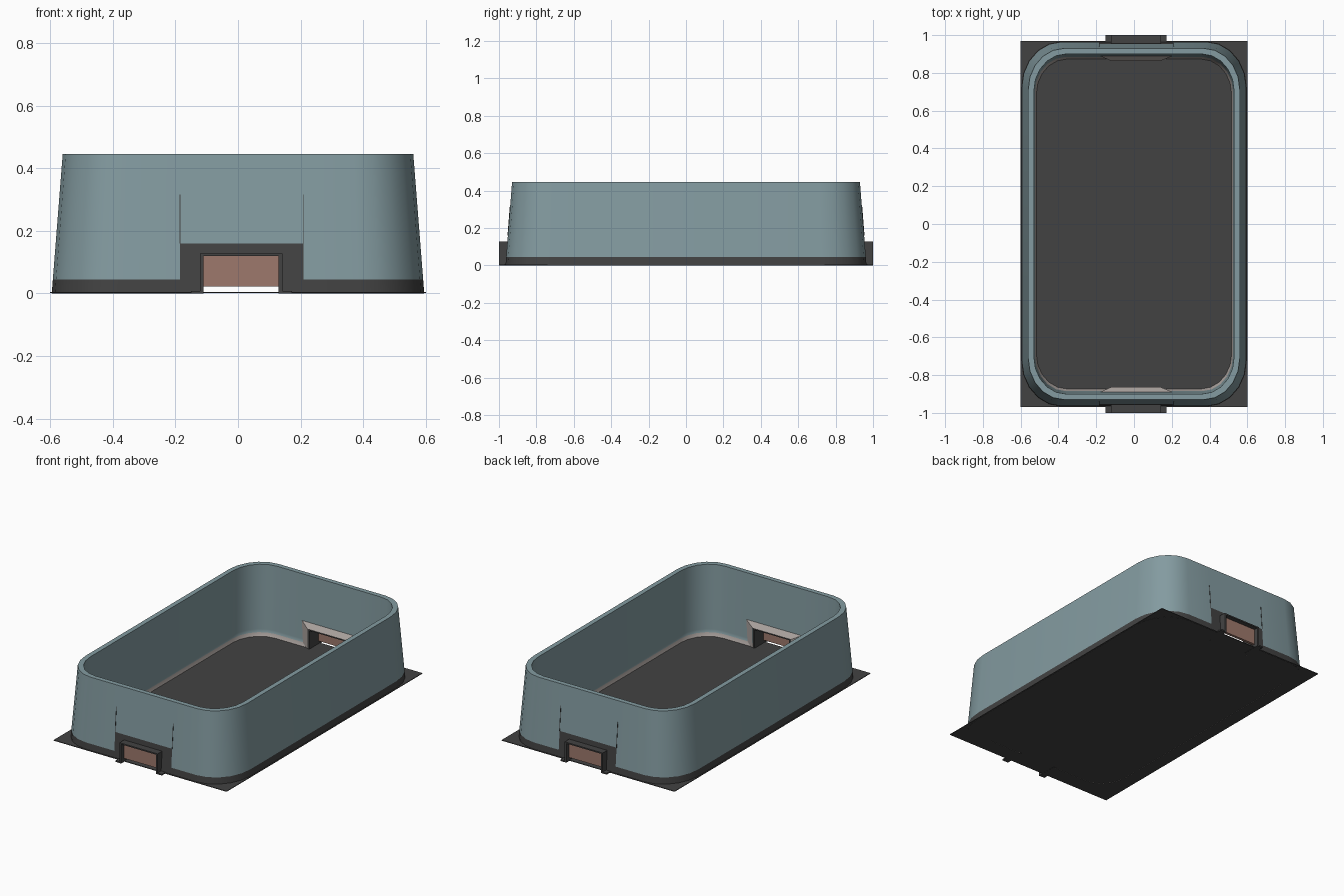
import bpy, bmesh, math

if "Cube" in bpy.data.objects:
    bpy.data.objects.remove(bpy.data.objects["Cube"])


def material(name, rgb):
    m = bpy.data.materials.new(name)
    m.diffuse_color = (*rgb, 1)
    m.use_nodes = True
    m.node_tree.nodes["Principled BSDF"].inputs["Base Color"].default_value = m.diffuse_color
    return m


TEAL = material("muted teal", (0.23, 0.33, 0.355))
DARK = material("charcoal", (0.055, 0.055, 0.055))
CLAY = material("clay pink", (0.34, 0.19, 0.15))
TRIM = material("warm light grey", (0.40, 0.36, 0.34))

# doorway measurements
OX0, OX1, OZ = -0.11, 0.13, 0.12      # opening
PX0, PX1, PZ = -0.185, 0.21, 0.16     # dark surround panel
BAND = 0.045
HX, HY, HT = 0.595, 0.965, 0.445


def finish(bm, name, mats):
    me = bpy.data.meshes.new(name)
    bm.to_mesh(me)
    bm.free()
    for m in mats:
        me.materials.append(m)
    ob = bpy.data.objects.new(name, me)
    bpy.context.collection.objects.link(ob)
    return ob


def add_box(bm, x0, x1, y0, y1, z0, z1):
    vs = bmesh.ops.create_cube(bm, size=1)["verts"]
    for v in vs:
        v.co.x = x0 if v.co.x < 0 else x1
        v.co.y = y0 if v.co.y < 0 else y1
        v.co.z = z0 if v.co.z < 0 else z1
    return vs


def rounded(hx, hy, rx, ry, z, seg=5):
    pts = []
    for k, (sx, sy) in enumerate([(1, 1), (-1, 1), (-1, -1), (1, -1)]):
        for i in range(seg + 1):
            a = math.pi / 2 * (k + i / seg)
            pts.append((sx * (hx - rx) + rx * math.cos(a),
                        sy * (hy - ry) + ry * math.sin(a), z))
    return pts


# tapered wall: a closed cross-section swept round a rounded rectangle
bm = bmesh.new()
section = [(HX, HY, 0.0, 0.21), (0.56, 0.93, HT, 0.19), (0.53, 0.90, HT, 0.17),
           (0.525, 0.885, 0.025, 0.165), (0.515, 0.87, 0.0, 0.16)]
rings = [[bm.verts.new(p) for p in rounded(hx, hy, r, r * 1.15, z)]
         for hx, hy, z, r in section]
n = len(rings[0])
for j, ring in enumerate(rings):
    nxt = rings[(j + 1) % len(rings)]
    for i in range(n):
        k = (i + 1) % n
        bm.faces.new((ring[i], ring[k], nxt[k], nxt[i]))
bmesh.ops.recalc_face_normals(bm, faces=bm.faces)


def split(co, no):
    bmesh.ops.bisect_plane(bm, geom=bm.verts[:] + bm.edges[:] + bm.faces[:],
                           plane_co=co, plane_no=no)


for x in (OX0, OX1, PX0, PX1):
    split((x, 0, 0), (1, 0, 0))
for z in (BAND, OZ, PZ):
    split((0, 0, z), (0, 0, 1))
# open the two doorways
hole = []
for f in bm.faces:
    c = f.calc_center_median()
    if OX0 < c.x < OX1 and c.z < OZ:
        hole.append(f)
bmesh.ops.delete(bm, geom=hole, context="FACES")
# colour the base band, door surrounds and inner skirting
for f in bm.faces:
    c = f.calc_center_median()
    outer = f.normal.x * c.x + f.normal.y * c.y > 0.02
    if f.normal.z < -0.9 or (outer and c.z < BAND):
        f.material_index = 1
    elif outer and PX0 < c.x < PX1 and c.z < PZ:
        f.material_index = 1
    elif not outer and c.z < 0.025:
        f.material_index = 2
wall = finish(bm, "tapered_wall", [TEAL, DARK, TRIM])
bpy.context.view_layer.objects.active = wall
wall.select_set(True)
bpy.ops.object.shade_smooth_by_angle(angle=math.radians(35))

# thin floor sheet
bm = bmesh.new()
add_box(bm, -0.6, 0.6, -0.97, 0.97, 0.001, 0.005)
finish(bm, "floor", [DARK])

for s, side in ((-1, "front"), (1, "back")):
    # thin projecting door frame with flat feet
    bm = bmesh.new()
    ya, yb = sorted((s * 0.865, s * 1.0))
    add_box(bm, OX0 - 0.012, OX0, ya, yb, 0, 0.128)
    add_box(bm, OX1, OX1 + 0.012, ya, yb, 0, 0.128)
    add_box(bm, OX0, OX1, ya, yb, OZ, 0.128)
    fa, fb = sorted((s * 0.95, s * 1.0))
    add_box(bm, OX0 - 0.04, OX0 - 0.012, fa, fb, 0, 0.008)
    add_box(bm, OX1 + 0.012, OX1 + 0.042, fa, fb, 0, 0.008)
    finish(bm, side + "_door_frame", [DARK])

    # door panel, raised off the floor
    bm = bmesh.new()
    da, db = sorted((s * 0.955, s * 0.972))
    add_box(bm, OX0, OX1, da, db, 0.022, OZ)
    finish(bm, side + "_door", [CLAY])

    # sloped light trim around the doorway on the inside
    bm = bmesh.new()
    o = [(PX0, 0), (PX0, PZ), (PX1, PZ), (PX1, 0)]
    i = [(OX0 - 0.012, 0), (OX0 - 0.012, 0.128), (OX1 + 0.012, 0.128), (OX1 + 0.012, 0)]
    ov = [bm.verts.new((x, s * 0.892, z)) for x, z in o]
    iv = [bm.verts.new((x, s * 0.864, z)) for x, z in i]
    for k in range(3):
        q = [ov[k], ov[k + 1], iv[k + 1], iv[k]]
        bm.faces.new(q if s < 0 else q[::-1])
    bm.normal_update()
    for f in bm.faces:
        if f.normal.y * s > 0:
            f.normal_flip()
    finish(bm, side + "_inner_trim", [TRIM])

    # fine upright seams above the surround, following the wall's slope
    bm = bmesh.new()
    for x in (PX0, PX1):
        for v in add_box(bm, x - 0.0015, x + 0.0015, -0.002, 0.002, PZ, 0.315):
            v.co.y += s * (HY - 0.035 * v.co.z / HT)
    finish(bm, side + "_seams", [DARK])
